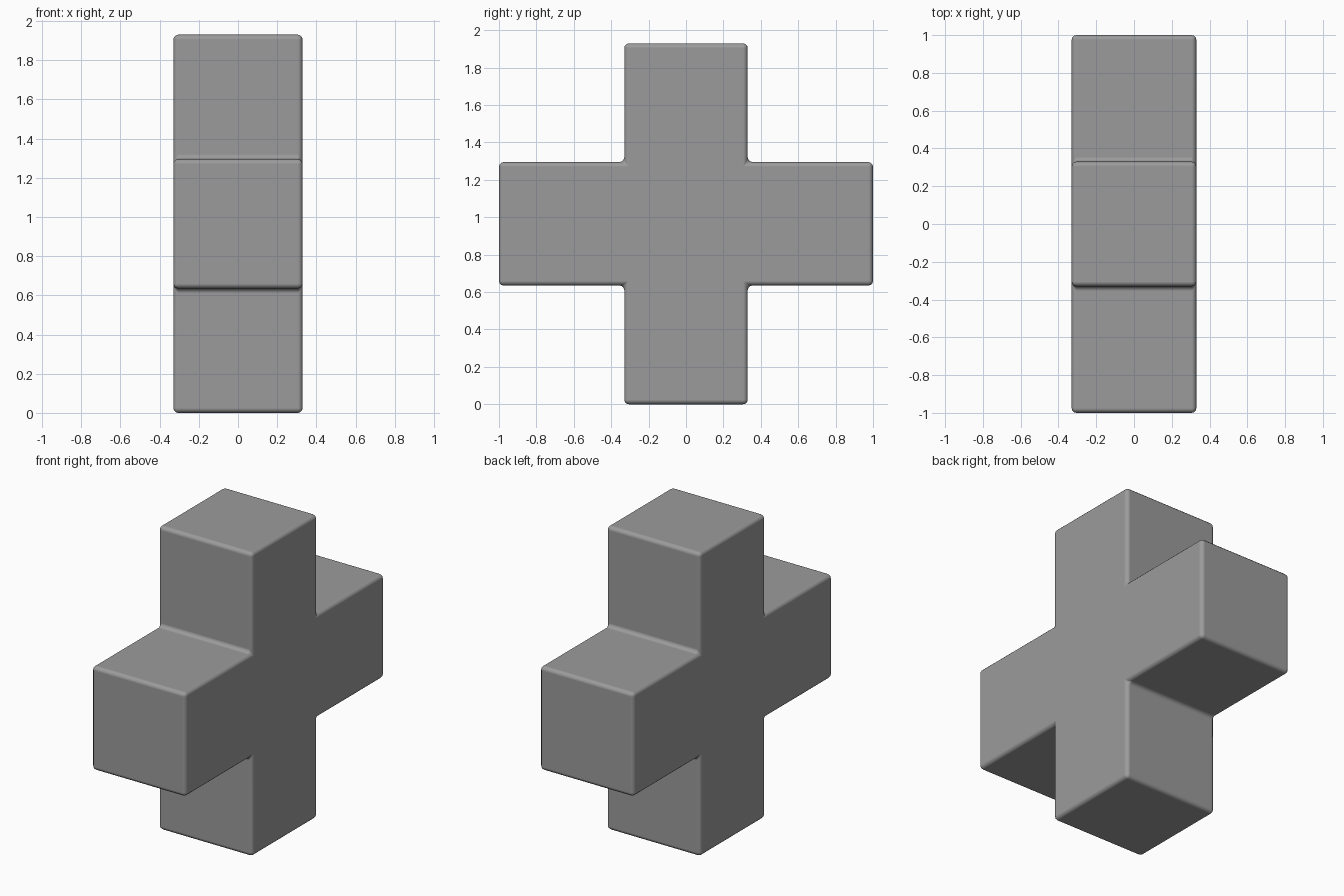
import bpy, bmesh

HALF = 0.33      # half the width of every arm
LONG = 1.0       # reach of the front and back arms
TALL = 0.965     # reach of the upper and lower arms

cube = bpy.data.objects.get("Cube")
if cube:
    bpy.data.objects.remove(cube, do_unlink=True)

grey = bpy.data.materials.new("mid_grey")
grey.use_nodes = True
colour = (0.33, 0.33, 0.33, 1)
grey.diffuse_color = colour
grey.node_tree.nodes["Principled BSDF"].inputs["Base Color"].default_value = colour

# Cross outline in the y-z plane: one quarter, turned and mirrored around the centre
outline = []
for sy, sz in ((1, 1), (-1, 1), (-1, -1), (1, -1)):
    quarter = [(LONG, HALF), (HALF, HALF), (HALF, TALL)]
    if sy * sz < 0:
        quarter.reverse()
    outline += [(sy * y, sz * z) for y, z in quarter]

# Extrude the outline across x
bm = bmesh.new()
face = bm.faces.new([bm.verts.new((-HALF, y, z + TALL)) for y, z in outline])
side = bmesh.ops.extrude_face_region(bm, geom=[face])["geom"]
moved = [v for v in side if isinstance(v, bmesh.types.BMVert)]
bmesh.ops.translate(bm, verts=moved, vec=(2 * HALF, 0, 0))
bmesh.ops.recalc_face_normals(bm, faces=bm.faces)
mesh = bpy.data.meshes.new("cross_block")
bm.to_mesh(mesh)
bm.free()
mesh.materials.append(grey)

cross = bpy.data.objects.new("cross_block", mesh)
bpy.context.collection.objects.link(cross)

# Small rounded edges
bevel = cross.modifiers.new("rounded_edges", 'BEVEL')
bevel.width = 0.025
bevel.segments = 3
bevel.harden_normals = True

bpy.ops.object.select_all(action='DESELECT')
cross.select_set(True)
bpy.context.view_layer.objects.active = cross
bpy.ops.object.shade_smooth()
